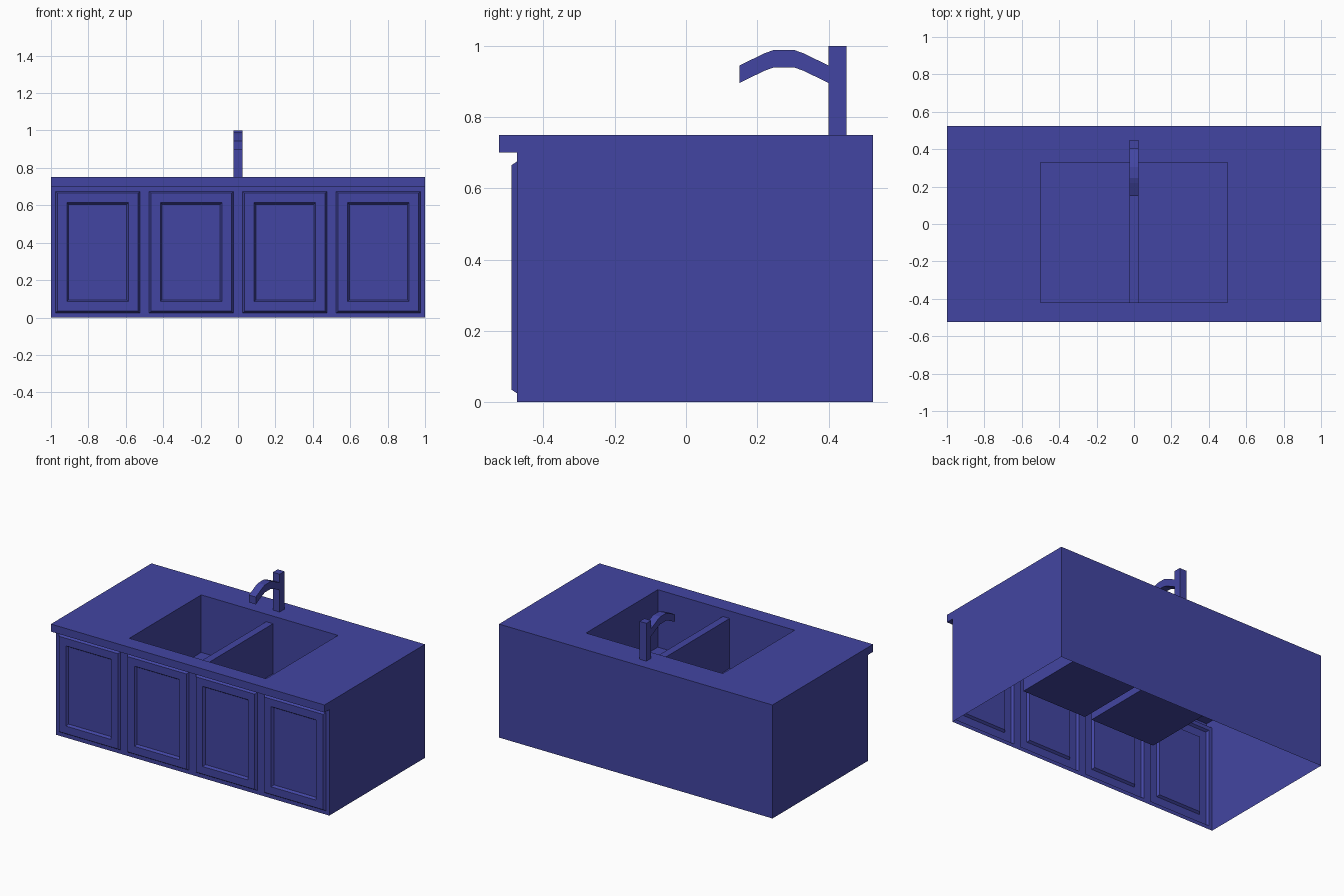
import bpy, bmesh

if "Cube" in bpy.data.objects:
    bpy.data.objects.remove(bpy.data.objects["Cube"])

mat = bpy.data.materials.new("blue_paint")
mat.diffuse_color = (0.055, 0.06, 0.36, 1)
mat.use_nodes = True
mat.node_tree.nodes["Principled BSDF"].inputs["Base Color"].default_value = mat.diffuse_color

HOLE_X, HOLE_Y0, HOLE_Y1 = 0.5, -0.42, 0.33
FRONT, BACK, LIP = -0.475, 0.525, -0.525
TOP, UNDER, FLOOR, DIV = 0.75, 0.70, 0.37, 0.025


def finish(name, bm):
    bmesh.ops.remove_doubles(bm, verts=bm.verts, dist=1e-5)
    me = bpy.data.meshes.new(name)
    bm.to_mesh(me)
    bm.free()
    me.materials.append(mat)
    ob = bpy.data.objects.new(name, me)
    bpy.context.collection.objects.link(ob)
    return ob


def face(bm, pts):
    return bm.faces.new([bm.verts.new(p) for p in pts])


def prism(name, profile, half_width):
    """Closed (y, z) profile extruded across x."""
    bm = bmesh.new()
    f = face(bm, [(-half_width, y, z) for y, z in profile])
    ext = bmesh.ops.extrude_face_region(bm, geom=[f], use_keep_orig=True)
    verts = [g for g in ext["geom"] if isinstance(g, bmesh.types.BMVert)]
    bmesh.ops.translate(bm, verts=verts, vec=(2 * half_width, 0, 0))
    bmesh.ops.recalc_face_normals(bm, faces=bm.faces)
    return finish(name, bm)


# Cabinet sides and back: thin shell, open underneath
bm = bmesh.new()
path = [(-1, FRONT), (-1, BACK), (1, BACK), (1, FRONT)]
for (x0, y0), (x1, y1) in zip(path, path[1:]):
    face(bm, [(x0, y0, 0), (x0, y0, TOP), (x1, y1, TOP), (x1, y1, 0)])
finish("cabinet_sides", bm)

# Cabinet front: sheet with four raised, recessed-panel doors
bm = bmesh.new()
xs = [-1]
for c in (-0.75, -0.25, 0.25, 0.75):
    xs += [c - 0.225, c + 0.225]
xs.append(1)
zs = [0, 0.025, 0.675, UNDER]
doors = []
for i, (x0, x1) in enumerate(zip(xs, xs[1:])):
    for j, (z0, z1) in enumerate(zip(zs, zs[1:])):
        f = face(bm, [(x0, FRONT, z0), (x1, FRONT, z0), (x1, FRONT, z1), (x0, FRONT, z1)])
        if i % 2 and j == 1:
            doors.append(f)
bmesh.ops.remove_doubles(bm, verts=bm.verts, dist=1e-5)
bm.normal_update()
for thickness, depth in ((0.01, 0.015), (0.05, 0), (0.01, -0.015)):
    bmesh.ops.inset_individual(bm, faces=doors, thickness=thickness, depth=depth,
                               use_even_offset=True)
    bm.normal_update()
finish("cabinet_front_doors", bm)

# Countertop: sheet around the basin opening, with a front lip
bm = bmesh.new()
gx = [-1, -HOLE_X, HOLE_X, 1]
gy = [LIP, HOLE_Y0, HOLE_Y1, BACK]
for i in range(3):
    for j in range(3):
        if (i, j) != (1, 1):
            face(bm, [(gx[i], gy[j], TOP), (gx[i + 1], gy[j], TOP),
                      (gx[i + 1], gy[j + 1], TOP), (gx[i], gy[j + 1], TOP)])
face(bm, [(-1, LIP, UNDER), (1, LIP, UNDER), (1, LIP, TOP), (-1, LIP, TOP)])
face(bm, [(-1, FRONT, UNDER), (1, FRONT, UNDER), (1, LIP, UNDER), (-1, LIP, UNDER)])
for x in (-1, 1):
    ends = [(x, LIP, UNDER), (x, FRONT, UNDER), (x, FRONT, TOP), (x, LIP, TOP)]
    face(bm, ends if x > 0 else ends[::-1])
finish("countertop", bm)

# Double basin: (x, z) section swept front to back, with a lower hollow divider
bm = bmesh.new()
half = [(DIV, UNDER), (DIV, FLOOR), (HOLE_X, FLOOR), (HOLE_X, TOP)]
section = [(-x, z) for x, z in reversed(half)] + half
for (x0, z0), (x1, z1) in zip(section, section[1:]):
    face(bm, [(x0, HOLE_Y0, z0), (x1, HOLE_Y0, z1), (x1, HOLE_Y1, z1), (x0, HOLE_Y1, z0)])
face(bm, [(x, HOLE_Y1, z) for x, z in section])
face(bm, [(x, HOLE_Y0, z) for x, z in reversed(section)])
finish("double_basin", bm)

# Tap: square post and bent spout
prism("tap_post", [(0.40, TOP), (0.45, TOP), (0.45, 1.0), (0.40, 1.0)], 0.025)
arc = [(0.15, 0.945), (0.22, 0.979), (0.245, 0.988), (0.305, 0.988), (0.33, 0.979), (0.40, 0.945)]
prism("tap_spout", arc + [(y, z - 0.049) for y, z in reversed(arc)], 0.025)
